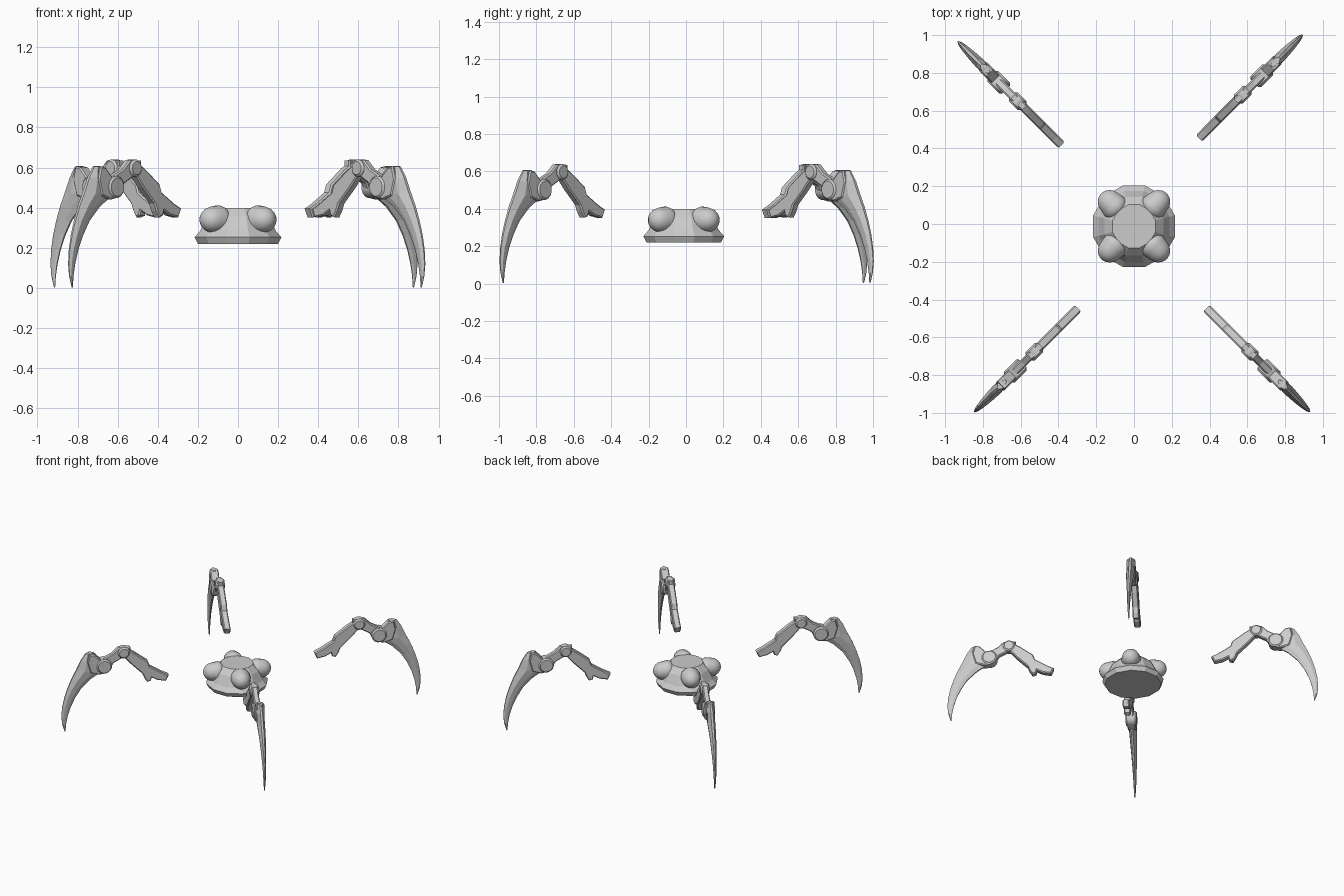
import bpy, bmesh, math
from mathutils import Matrix, Vector

if "Cube" in bpy.data.objects:
    bpy.data.objects.remove(bpy.data.objects["Cube"])

R2 = math.sqrt(2)
CY = -0.012


def make(name, bm, smooth=None):
    bmesh.ops.recalc_face_normals(bm, faces=bm.faces)
    me = bpy.data.meshes.new(name)
    bm.to_mesh(me)
    bm.free()
    ob = bpy.data.objects.new(name, me)
    bpy.context.collection.objects.link(ob)
    if smooth:
        bpy.ops.object.select_all(action='DESELECT')
        ob.select_set(True)
        bpy.context.view_layer.objects.active = ob
        bpy.ops.object.shade_smooth_by_angle(angle=math.radians(smooth))
    return ob


def skin(bm, rings):
    # join rings of equal length and cap both ends
    vs = [[bm.verts.new(p) for p in r] for r in rings]
    n = len(vs[0])
    for a, b in zip(vs, vs[1:]):
        for i in range(n):
            j = (i + 1) % n
            bm.faces.new((a[i], a[j], b[j], b[i]))
    bm.faces.new(vs[0])
    bm.faces.new(vs[-1])


def lathe(profile, n):
    bm = bmesh.new()
    skin(bm, [[(r * math.cos(math.tau * (i + .5) / n), r * math.sin(math.tau * (i + .5) / n), z)
               for i in range(n)] for r, z in profile])
    return bm


def plate(points, width, inset=0.007):
    # side profile (s, z) in the leg plane, with chamfered rims
    bm = bmesh.new()
    pts = [(s * R2, z) for s, z in points]
    vs = [bm.verts.new((u, -width / 2, z)) for u, z in pts]
    f = bm.faces.new(vs)
    g = bmesh.ops.extrude_face_region(bm, geom=[f])['geom']
    bmesh.ops.translate(bm, verts=[v for v in g if isinstance(v, bmesh.types.BMVert)], vec=(0, width, 0))
    rims = [e for e in bm.edges if abs(e.verts[0].co.y - e.verts[1].co.y) < 1e-6]
    bmesh.ops.bevel(bm, geom=rims, offset=inset, segments=1, affect='EDGES')
    return bm


def disc(s, z, r, width):
    c = 0.01
    bm = lathe([(r - c, -width / 2), (r, -width / 2 + c), (r, width / 2 - c), (r - c, width / 2)], 16)
    bm.transform(Matrix.Translation((s * R2, 0, z)) @ Matrix.Rotation(math.pi / 2, 4, 'X'))
    return bm


# body: twelve-sided hull
k = 1 / math.cos(math.pi / 12)
hull = make("body", lathe([(r * k, z) for r, z in
            [(.2, .22), (.216, .253), (.188, .285), (.155, .355), (.114, .398)]], 12))
hull.location = (0, CY, 0)

# four bell-shaped knobs on the diagonals
for i, nm in enumerate(["back_right", "back_left", "front_left", "front_right"]):
    bm = lathe([(.04, .09), (.066, .12), (.072, .138), (.07, .155), (.066, .18), (.059, .207),
                (.046, .226), (.026, .24), (.008, .245)], 20)
    bm.transform(Matrix.Rotation(math.radians(45 + 90 * i), 4, 'Z') @ Matrix.Rotation(math.pi / 2, 4, 'Y'))
    ob = make(nm + "_knob", bm, 50)
    ob.location = (0, CY, .34)

# leg parts, modelled once in the radial plane
upper_arm = plate([(.66, .625), (.615, .585), (.55, .515), (.54, .475), (.478, .42), (.443, .395),
                   (.458, .35), (.5, .362), (.53, .385), (.535, .36), (.553, .352), (.568, .385),
                   (.578, .42), (.635, .5), (.675, .565)], .048)
link = plate([(.64, .635), (.70, .637), (.735, .59), (.80, .545), (.79, .465), (.745, .475),
              (.725, .52), (.68, .555), (.64, .575)], .042)
knee = disc(.674, .597, .043, .066)
ankle = disc(.775, .503, .056, .08)
bracket = plate([(.79, .55), (.825, .60), (.85, .607), (.862, .54), (.845, .46), (.80, .44),
                 (.765, .45), (.76, .51)], .062)

# claw: tapered blade, each station = outer edge, inner edge, half thickness
claw = bmesh.new()
rings = []
for so, zo, si, zi, h in [(.868, .604, .826, .606, .018), (.893, .55, .80, .54, .026),
                          (.915, .48, .785, .455, .028), (.94, .41, .84, .405, .025),
                          (.96, .34, .89, .335, .021), (.977, .265, .922, .262, .017),
                          (.988, .19, .945, .19, .013), (.992, .12, .96, .12, .010),
                          (.988, .06, .968, .06, .007), (.976, .002, .971, .002, .003)]:
    o, n = Vector((so * R2, 0, zo)), Vector((si * R2, 0, zi))
    a, b = o.lerp(n, .3), o.lerp(n, .7)
    t = lambda p, y: p + Vector((0, y, 0))
    rings.append([t(o, h * .3), t(a, h), t(b, h * .8), t(n, h * .25),
                  t(n, -h * .25), t(b, -h * .8), t(a, -h), t(o, -h * .3)])
skin(claw, rings)

parts = [make("upper_arm", upper_arm), make("link", link), make("knee", knee, 30),
         make("ankle", ankle, 30), make("claw_bracket", bracket), make("claw", claw)]

# place the four legs, reusing the same meshes
places = [("back_right", 45, -.099, .01), ("back_left", 135, .059, -.025),
          ("front_left", 225, .147, -.003), ("front_right", 315, -.06, -.003)]
for nm, deg, x, y in places:
    for p in parts:
        ob = p if nm == "back_right" else p.copy()
        if ob is not p:
            bpy.context.collection.objects.link(ob)
        ob.location = (x, y, 0)
        ob.rotation_euler = (0, 0, math.radians(deg))
for ob in bpy.data.objects:
    if ob.data in [p.data for p in parts]:
        x, y = ob.location.x, ob.location.y
        place = next(q[0] for q in places if abs(q[2] - x) < 1e-4)
        ob.name = place + "_leg_" + ob.data.name
